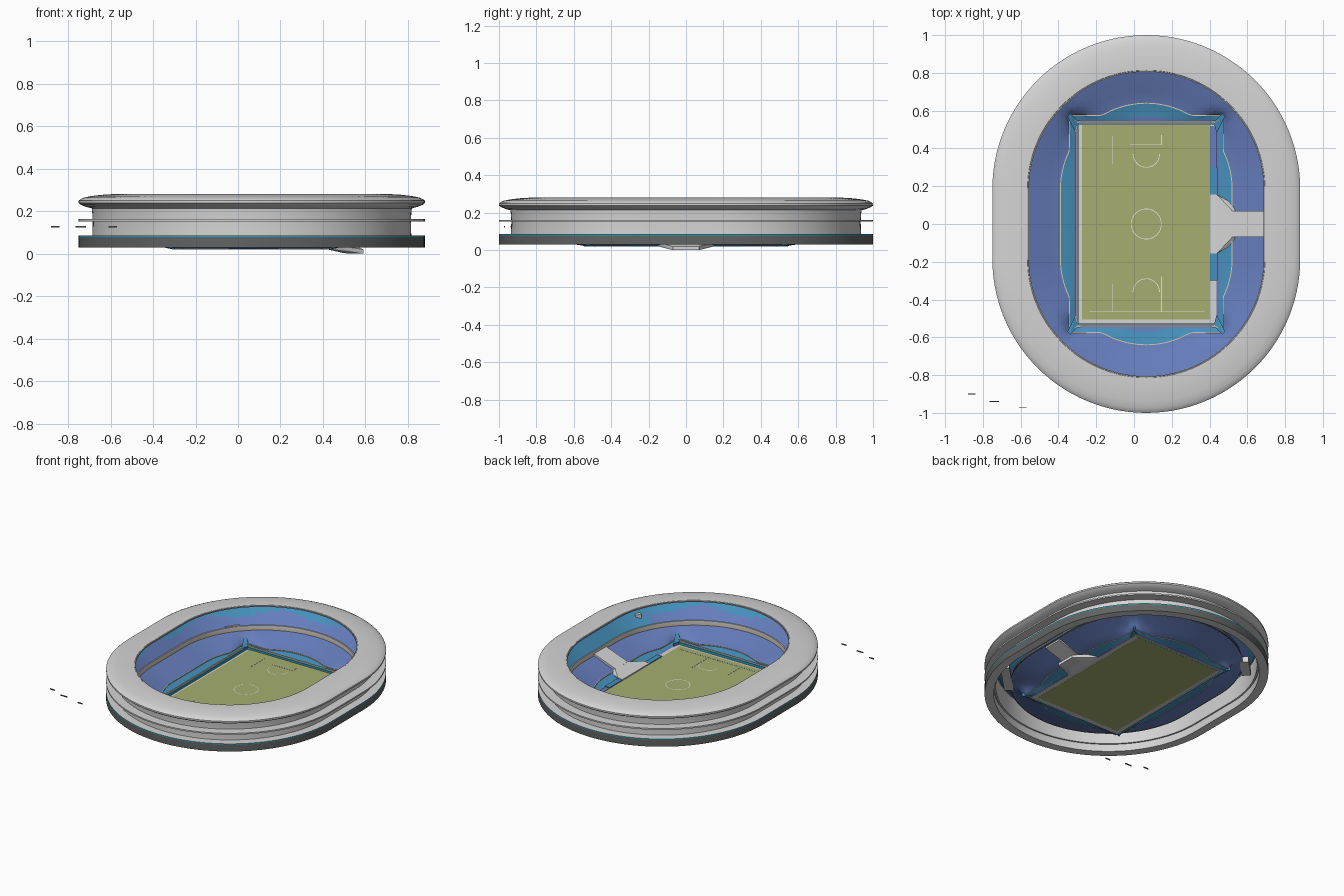
import bpy, bmesh, math
from mathutils import Vector

if "Cube" in bpy.data.objects:
    bpy.data.objects.remove(bpy.data.objects["Cube"])

CX, STRAIGHT, R = 0.065, 0.185, 0.815   # plan: capsule with round ends along y
HX, HY = 0.372, 0.54                    # half size of the pitch surround


def mat(name, r, g, b):
    m = bpy.data.materials.new(name)
    m.diffuse_color = (r, g, b, 1)
    m.use_nodes = True
    m.node_tree.nodes["Principled BSDF"].inputs["Base Color"].default_value = m.diffuse_color
    return m


LIGHT = mat("light grey", .66, .66, .66)
MID = mat("mid grey", .38, .38, .38)
DARK = mat("dark grey", .12, .125, .125)
TEAL = mat("teal", .03, .36, .50)
BLUE = mat("seat blue", .13, .205, .50)
SKY = mat("light blue", .06, .28, .50)
GREEN = mat("grass green", .38, .43, .165)
CREAM = mat("cream", .70, .58, .42)
WHITE = mat("white", .85, .85, .85)


def plan():
    """Points of the capsule spine with outward normals, counter-clockwise."""
    out = []
    n, s = 56, 12
    for half in (0, 1):
        sg = 1 - 2 * half
        for i in range(n + 1):
            a = math.pi * (half + i / n)
            out.append((Vector((0, sg * STRAIGHT)), Vector((math.cos(a), math.sin(a)))))
        for i in range(1, s):
            out.append((Vector((0, sg * STRAIGHT * (1 - 2 * i / s))), Vector((-sg, 0))))
    return out


PLAN = plan()


def finish(name, bm, mats, smooth=True):
    me = bpy.data.meshes.new(name)
    bm.to_mesh(me)
    bm.free()
    for m in mats:
        me.materials.append(m)
    ob = bpy.data.objects.new(name, me)
    bpy.context.collection.objects.link(ob)
    if smooth:
        bpy.ops.object.select_all(action='DESELECT')
        ob.select_set(True)
        bpy.context.view_layer.objects.active = ob
        bpy.ops.object.shade_smooth_by_angle(angle=math.radians(32))
    return ob


def ring(name, profile, mats, bands=None, closed=True, push=None, rule=None):
    """Sweep (offset, z) points round the plan; bands gives a colour per profile step.
    push keeps each profile point outside the pitch rectangle by a margin."""
    bm = bmesh.new()
    rows = []
    for k, (off, z) in enumerate(profile):
        row = []
        for c, nrm in PLAN:
            p = c + nrm * (R + off)
            if push:
                hx, hy = HX + push[k], HY + push[k]
                if abs(p.x) < hx and abs(p.y) < hy:
                    p = p + nrm * min((hx - abs(p.x)) / max(abs(nrm.x), 1e-6),
                                      (hy - abs(p.y)) / max(abs(nrm.y), 1e-6))
            row.append(bm.verts.new((p.x + CX, p.y, z)))
        rows.append(row)
    m, n = len(rows), len(PLAN)
    for k in range(m if closed else m - 1):
        a, b = rows[k], rows[(k + 1) % m]
        for j in range(n):
            f = bm.faces.new((a[j], a[(j + 1) % n], b[(j + 1) % n], b[j]))
            f.material_index = bands[k] if bands else 0
            if rule:
                f.material_index = rule(f.calc_center_median(), k, j)
    return finish(name, bm, mats)


def box(name, x0, x1, y0, y1, z0, z1, m):
    return hull(name, [(x, y, z) for x in (x0, x1) for y in (y0, y1) for z in (z0, z1)], m)


def hull(name, pts, m):
    bm = bmesh.new()
    for p in pts:
        bm.verts.new(p)
    bmesh.ops.convex_hull(bm, input=bm.verts[:])
    bmesh.ops.dissolve_limit(bm, angle_limit=.01, verts=bm.verts[:], edges=bm.edges[:])
    bmesh.ops.recalc_face_normals(bm, faces=bm.faces[:])
    return finish(name, bm, [m], False)


# Outer shell: base with teal stripe, recessed wall, thin plate, domed roof
ring("base_ring", [(0, .03), (0, .079), (0, .086), (-.06, .086), (-.06, .03)],
     [DARK, TEAL, LIGHT], [0, 1, 2, 2, 2])
ring("recessed_wall", [(-.064, .08), (-.066, .15), (-.064, .19), (-.06, .225), (-.075, .225), (-.075, .08)], [LIGHT])
ring("floor_plate", [(0, .152), (0, .162), (-.07, .162), (-.07, .152)], [LIGHT])
ring("roof", [(-.062, .213), (-.035, .22), (-.01, .23), (0, .238), (0, .249), (-.008, .256), (-.025, .264),
              (-.06, .271), (-.11, .277), (-.16, .28), (-.186, .28), (-.19, .277), (-.19, .268),
              (-.12, .26), (-.07, .24)], [LIGHT])
ring("roof_rim", [(-.186, .270), (-.186, .279), (-.194, .279), (-.194, .270)], [MID])


# Upper tier: blue seats with a light blue zigzag at the back
def upper_rule(c, k, j):
    tri = abs((j % 14) / 7 - 1)
    east = c.x > .5 and abs(c.y) < .5
    return 1 if east or k < 1 + 3 * tri else 0


ring("upper_tier", [(-.08 - .0133 * i, .225 - .0119 * i) for i in range(9)], [BLUE, SKY],
     closed=False, rule=upper_rule)
ring("upper_tier_front", [(-.183, .116), (-.183, .134), (-.19, .134), (-.19, .116)], [LIGHT])
ring("concourse_wall", [(-.176, .13), (-.17, .10)], [DARK], closed=False)

# Lower tier: blue rake, light blue front rows, pushed clear of the pitch corners
ring("lower_tier", [(-.168, .106), (-.23, .085), (-.30, .058), (-.36, .036), (-.43, .027), (-.46, .021)],
     [BLUE, SKY], [0, 0, 0, 1, 0], closed=False, push=[.06, .055, .05, .035, .012, 0])
ring("lower_tier_rail", [(-.358, .034), (-.358, .041), (-.363, .041), (-.363, .034)], [CREAM],
     push=[.036, .036, .033, .033])
ring("concourse_rail", [(-.185, .10), (-.185, .116), (-.19, .116), (-.19, .10)], [CREAM])

# Pitch, surround and boards
box("pitch_surround", CX - HX, CX + HX, -HY, HY, .019, .024, LIGHT)
box("pitch", -.275, .403, -.505, .525, .0185, .028, GREEN)
for s, n in ((1, "back"), (-1, "front")):
    box(n + "_board", CX - HX, CX + HX, s * HY - .004, s * HY + .004, .019, .048, LIGHT)
    box(n + "_teal_board", CX - HX + .01, CX + HX - .01, s * (HY - .01) - .003, s * (HY - .01) + .003, .019, .04, TEAL)
box("left_board", CX - HX - .004, CX - HX + .004, -HY, HY, .019, .048, LIGHT)
box("left_teal_board", CX - HX + .008, CX - HX + .013, -HY, HY, .019, .04, TEAL)
box("right_seats_back", .403, .442, .155, .30, .02, .034, SKY)
box("right_seats_front", .403, .442, -.30, -.15, .02, .034, SKY)
box("right_blue_seats", .403, .437, .30, .52, .02, .03, BLUE)

# Corner gates: a light blue wedge and a grey wall reaching into the tier
for sx in (1, -1):
    for sy in (1, -1):
        x, y = CX + sx * HX, sy * HY
        hull("corner_gate", [(x - sx * .015, y, .02), (x, y - sy * .06, .02), (x + sx * .045, y + sy * .03, .03),
                             (x - sx * .015, y, .045), (x, y - sy * .06, .045),
                             (x + sx * .045, y + sy * .03, .074), (x + sx * .03, y + sy * .045, .074)], SKY)
        hull("corner_wall", [(x, y, .02), (x - sx * .05, y + sy * .004, .02), (x + sx * .01, y + sy * .01, .06),
                             (x - sx * .05, y + sy * .004, .05), (x, y, .055)], MID)

# Players' tunnel on the right: fan-shaped mouth, sunken floor and grey stand
hull("tunnel_mouth", [(x, s * y, z) for s in (1, -1) for x, y, z in
                      ((.403, .155, .024), (.403, .155, .036), (.44, .155, .042), (.44, .15, .02),
                       (.52, .07, .05), (.50, .07, .002), (.59, .07, 0), (.59, .07, .02))], LIGHT)
hull("tunnel_stand", [(x, y, z) for y in (-.07, .07) for x, z in
                      ((.515, .03), (.515, .05), (.70, .09), (.70, .117))], LIGHT)


# Corner boxes in the gap between the tiers
def corner_box(name, sx, sy, dist, along, width, depth, z0, z1, m):
    d = Vector((sx, sy)).normalized()
    t = Vector((-d.y, d.x))
    c = Vector((CX, 0)) + d * dist + t * along
    pts = [c + d * (a * depth / 2) + t * (b * width / 2) for a in (1, -1) for b in (1, -1)]
    hull(name, [(p.x, p.y, z) for p in pts for z in (z0, z1)], m)


corner_box("front_box_floor", 1, -1, .79, 0, .30, .06, .10, .125, LIGHT)
corner_box("front_box_post", 1, -1, .79, .13, .04, .06, .125, .20, LIGHT)
corner_box("back_box", -1, 1, .785, 0, .18, .06, .10, .14, LIGHT)
corner_box("back_box_opening", -1, 1, .754, 0, .10, .004, .108, .132, DARK)


# Pitch markings
def line(x0, x1, y0, y1):
    w = .002
    box("pitch_line", x0 - w, x1 + w, y0 - w, y1 + w, .027, .0295, WHITE)


def arc(cy, r, a0, a1):
    bm = bmesh.new()
    n = 32
    rows = []
    for i in range(n + 1):
        a = math.radians(a0 + (a1 - a0) * i / n)
        rows.append([bm.verts.new((CX + q * math.cos(a), cy + q * math.sin(a), .0295)) for q in (r - .002, r + .002)])
    for p, q in zip(rows, rows[1:]):
        bm.faces.new((p[0], p[1], q[1], q[0]))
    finish("pitch_arc", bm, [WHITE], False)


arc(0, .08, 0, 360)
arc(.37, .07, 180, 360)
arc(-.36, .07, 0, 180)
for s in (1, -1):
    line(-.115, -.115, min(s * .32, s * .465), max(s * .32, s * .465))
line(-.02, .145, .42, .42)
line(.145, .145, .42, .47)
line(.145, .145, -.46, -.28)
line(-.235, .37, -.465, -.465)

# Small blank sign plates standing outside the front left
for x, y, w in ((-.86, -.90, .04), (-.74, -.94, .05), (-.59, -.97, .04)):
    box("sign_plate", x - w / 2, x + w / 2, y - .002, y + .002, .122, .130, DARK)
